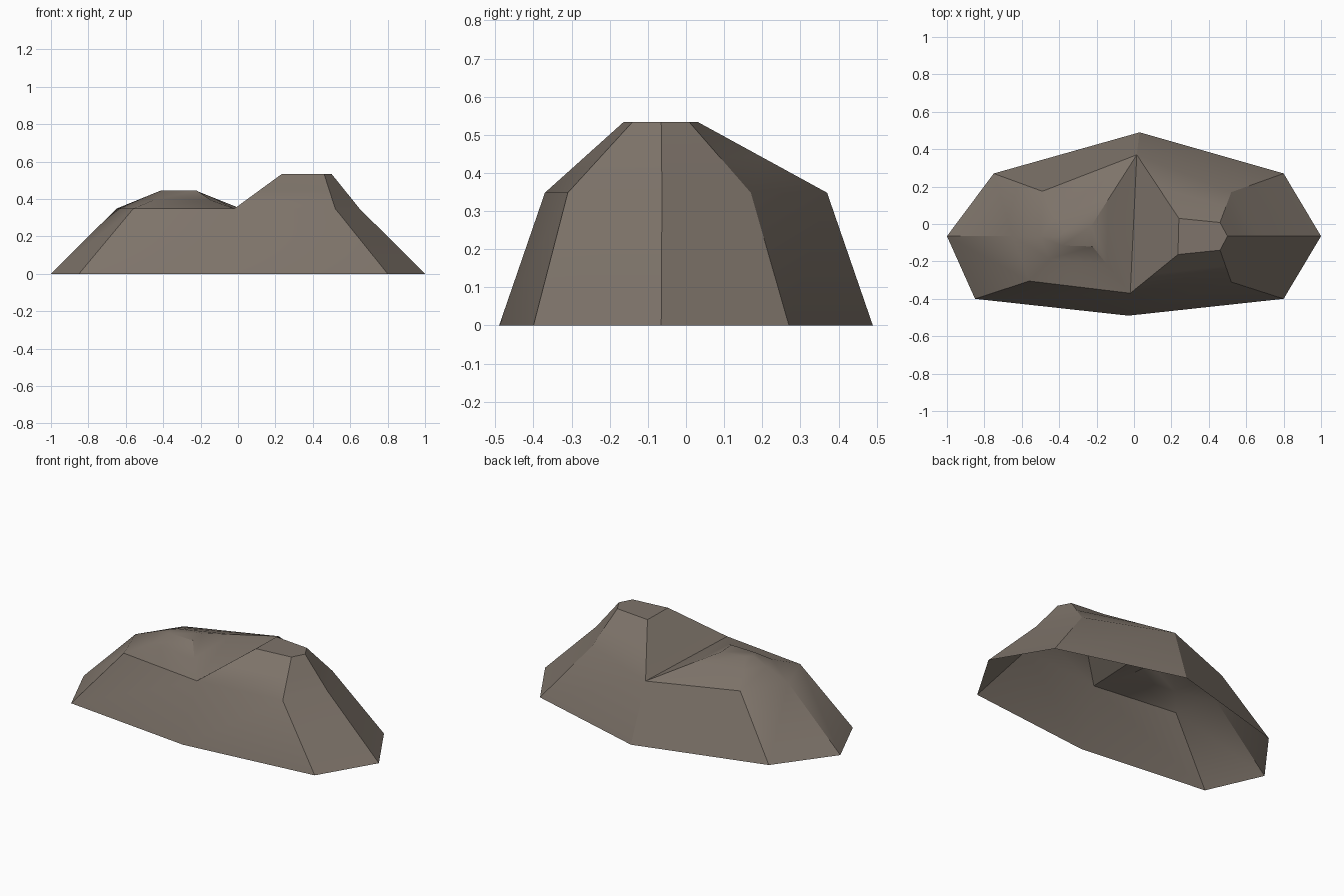
import bpy, bmesh, math
from mathutils import Vector

if "Cube" in bpy.data.objects:
    bpy.data.objects.remove(bpy.data.objects["Cube"])

stone = bpy.data.materials.new("grey_brown_stone")
stone.diffuse_color = (0.21, 0.175, 0.145, 1)
stone.use_nodes = True
stone.node_tree.nodes["Principled BSDF"].inputs["Base Color"].default_value = stone.diffuse_color

# outlines, counter-clockwise from the left tip: ground and shoulder
GROUND = [(-1, -.065), (-.85, -.40), (-.03, -.49), (.80, -.40),
          (1, -.065), (.80, .27), (.03, .49), (-.75, .27)]
SHOULDER = [(-.65, -.063), (-.56, -.305), (-.02, -.37), (.52, -.31),
            (.65, -.063), (.52, .17), (.015, .37), (-.49, .175)]
# flat tops of the two peaks
LEFT_TOP = [(-.41, -.07), (-.385, -.115), (-.222, -.12), (-.23, -.013), (-.375, -.04)]
RIGHT_TOP = [(.235, -.163), (.46, -.14), (.50, -.065), (.46, .008), (.24, .03)]

bm = bmesh.new()


def ring(points, z):
    return [bm.verts.new((x, y, z)) for x, y in points]


def bridge(low, high):
    n = len(low)
    for i in range(n):
        j = (i + 1) % n
        bm.faces.new((low[i], low[j], high[j], high[i]))


def peak(base, top, z, t, dips):
    """Two-step slope from a shoulder loop up to a flat cap."""
    cap = ring(top, z)
    mid = [bm.verts.new(a.co.lerp(b.co, t) - Vector((0, 0, d)))
           for a, b, d in zip(base, cap, dips)]
    bridge(base, mid)
    bridge(mid, cap)
    bm.faces.new(cap)


# steep outer wall, open underneath
ground, shoulder = ring(GROUND, 0), ring(SHOULDER, .348)
bridge(ground, shoulder)

# two peaks sharing the saddle edge between shoulder points 2 and 6
peak([shoulder[i] for i in (0, 1, 2, 6, 7)], LEFT_TOP, .446, .62, (0, .015, .015, 0, 0))
peak([shoulder[i] for i in (2, 3, 4, 5, 6)], RIGHT_TOP, .534, .5, (0,) * 5)

mesh = bpy.data.meshes.new("rock_mound")
bm.to_mesh(mesh)
bm.free()
mesh.materials.append(stone)
rock = bpy.data.objects.new("rock_mound", mesh)
bpy.context.collection.objects.link(rock)
bpy.context.view_layer.objects.active = rock
rock.select_set(True)
bpy.ops.object.shade_smooth_by_angle(angle=math.radians(30))
